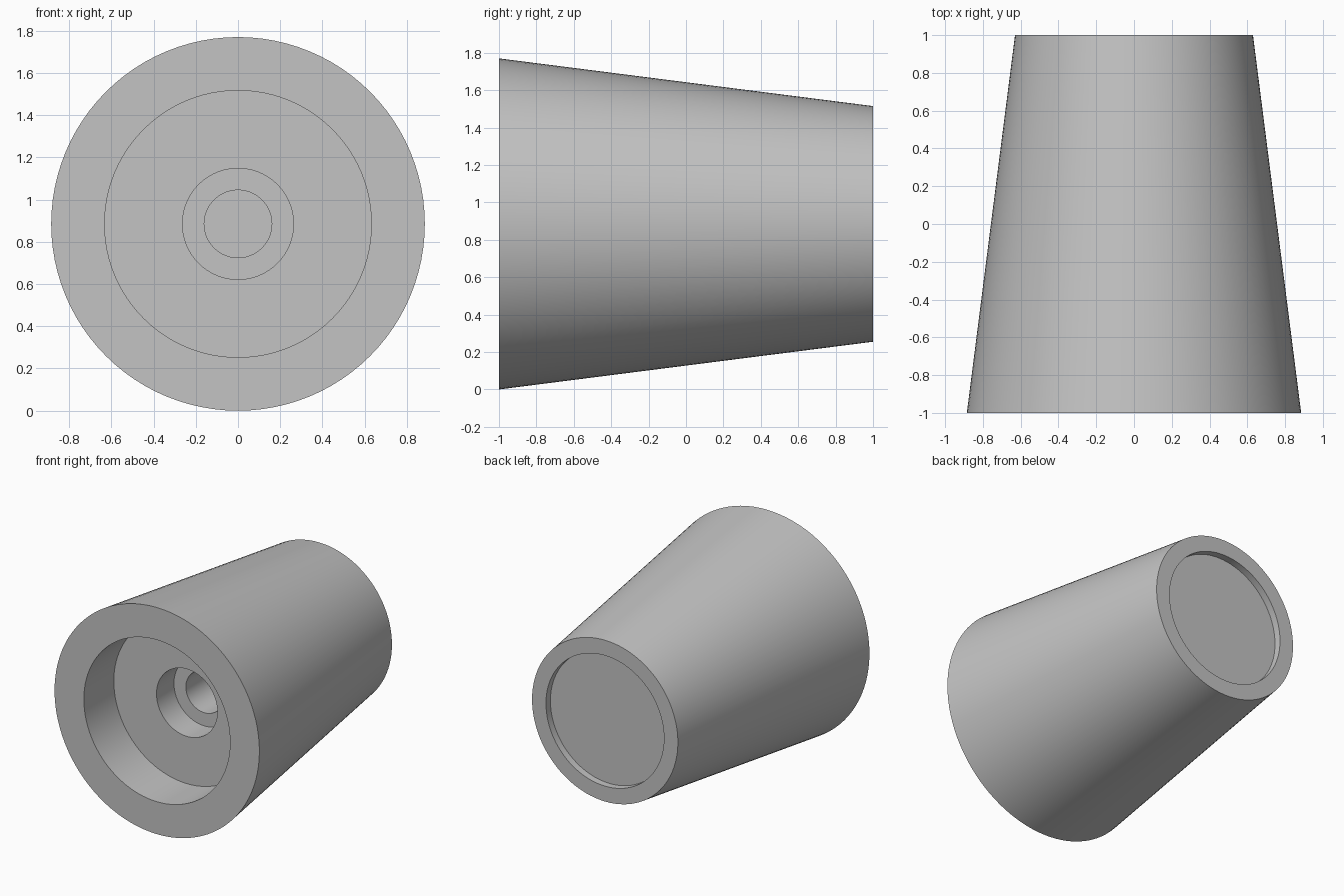
import bpy
import bmesh
from math import cos, sin, tau, radians

cube = bpy.data.objects.get("Cube")
if cube:
    bpy.data.objects.remove(cube, do_unlink=True)

SEGMENTS = 96
BASE_RADIUS = 0.885

# Single flat grey
grey = bpy.data.materials.new("plain grey")
grey.use_nodes = True
colour = (0.55, 0.55, 0.55, 1)
grey.diffuse_color = colour
grey.node_tree.nodes["Principled BSDF"].inputs["Base Color"].default_value = colour


def lathe(name, profile, material):
    """Turn a (radius, y) profile about the y axis and cap both ends."""
    bm = bmesh.new()
    rings = []
    for radius, y in profile:
        rings.append([
            bm.verts.new((radius * cos(tau * i / SEGMENTS), y,
                          radius * sin(tau * i / SEGMENTS)))
            for i in range(SEGMENTS)])
    for a, b in zip(rings, rings[1:]):
        for i in range(SEGMENTS):
            j = (i + 1) % SEGMENTS
            bm.faces.new((a[i], a[j], b[j], b[i]))
    bm.faces.new(rings[0])
    bm.faces.new(rings[-1])
    bmesh.ops.recalc_face_normals(bm, faces=bm.faces)
    mesh = bpy.data.meshes.new(name)
    bm.to_mesh(mesh)
    bm.free()
    mesh.materials.append(material)
    obj = bpy.data.objects.new(name, mesh)
    bpy.context.collection.objects.link(obj)
    return obj


# Tapered foot: stepped bore at the wide front, shallow recess at the back
foot = lathe("tapered_foot", [
    (0.16, 0.85),            # bottom of screw hole
    (0.16, -0.415),
    (0.263, -0.415),         # counterbore floor
    (0.263, -0.63),
    (0.632, -0.63),          # wide socket floor
    (0.632, -1),
    (BASE_RADIUS, -1),       # outer taper
    (0.63, 1),
    (0.51, 1),               # back rim
    (0.51, 0.945),           # back recess floor
], grey)
foot.location.z = BASE_RADIUS

# Smooth walls with crisp steps
bpy.ops.object.select_all(action="DESELECT")
foot.select_set(True)
bpy.context.view_layer.objects.active = foot
bpy.ops.object.shade_smooth_by_angle(angle=radians(30))
